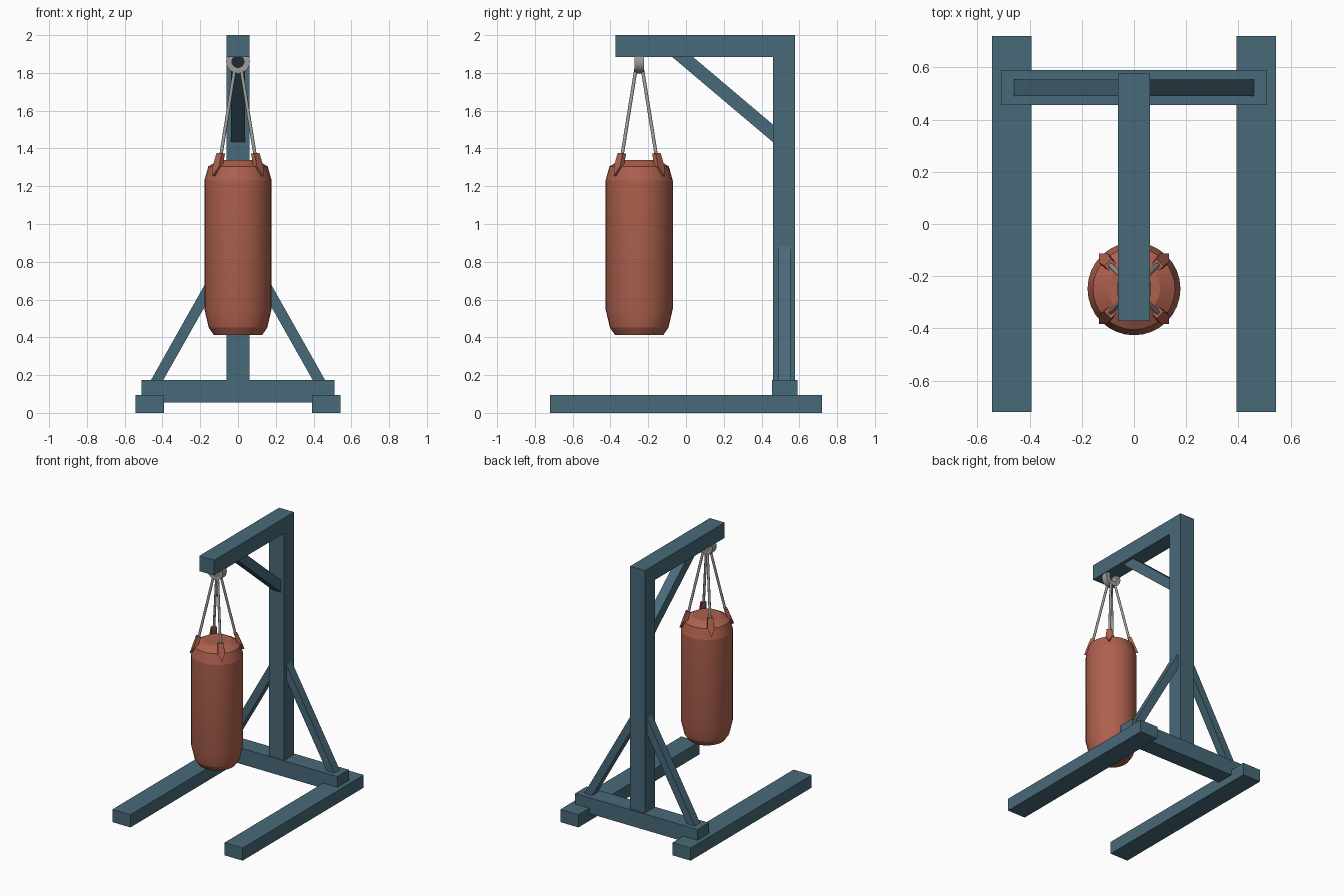
import bpy, bmesh, math
from mathutils import Vector, Matrix

if "Cube" in bpy.data.objects:
    bpy.data.objects.remove(bpy.data.objects["Cube"])


def material(name, rgb):
    m = bpy.data.materials.new(name)
    m.diffuse_color = (*rgb, 1)
    m.use_nodes = True
    m.node_tree.nodes["Principled BSDF"].inputs["Base Color"].default_value = m.diffuse_color
    return m


STEEL_BLUE = material("slate blue paint", (0.064, 0.143, 0.190))
LEATHER = material("red brown leather", (0.42, 0.118, 0.076))
METAL = material("grey metal", (0.34, 0.34, 0.33))
BAG_Y = -0.248


def finish(name, bm, mat, smooth=None):
    bmesh.ops.recalc_face_normals(bm, faces=bm.faces)
    me = bpy.data.meshes.new(name)
    bm.to_mesh(me)
    bm.free()
    me.materials.append(mat)
    ob = bpy.data.objects.new(name, me)
    bpy.context.collection.objects.link(ob)
    if smooth:
        bpy.ops.object.select_all(action='DESELECT')
        ob.select_set(True)
        bpy.context.view_layer.objects.active = ob
        bpy.ops.object.shade_smooth_by_angle(angle=math.radians(smooth))
    return ob


def prism(name, near, far, mat):
    """Solid between two matching outlines."""
    bm = bmesh.new()
    a = [bm.verts.new(p) for p in near]
    b = [bm.verts.new(p) for p in far]
    n = len(a)
    bm.faces.new(a)
    bm.faces.new(b[::-1])
    for i in range(n):
        j = (i + 1) % n
        bm.faces.new((a[i], b[i], b[j], a[j]))
    return finish(name, bm, mat)


def beam(name, x0, x1, y0, y1, z0, z1):
    rect = [(x0, y0), (x1, y0), (x1, y1), (x0, y1)]
    return prism(name, [(x, y, z0) for x, y in rect],
                 [(x, y, z1) for x, y in rect], STEEL_BLUE)


def lathe(name, profile, mat, sides, matrix, closed=False, smooth=None):
    """Spin (radius, height) points round local z."""
    bm = bmesh.new()
    rings = []
    for r, z in profile:
        rings.append([bm.verts.new((r * math.cos(2 * math.pi * k / sides),
                                    r * math.sin(2 * math.pi * k / sides), z))
                      for k in range(sides)])
    pairs = list(zip(rings, rings[1:]))
    if closed:
        pairs.append((rings[-1], rings[0]))
    else:
        bm.faces.new(rings[0])
        bm.faces.new(rings[-1])
    for a, b in pairs:
        for k in range(sides):
            j = (k + 1) % sides
            bm.faces.new((a[k], a[j], b[j], b[k]))
    bm.transform(matrix)
    return finish(name, bm, mat, smooth)


# Frame: uprights and beams
beam("cross_beam", -0.51, 0.51, 0.455, 0.59, 0.055, 0.175)
beam("post", -0.062, 0.062, 0.46, 0.578, 0.10, 1.885)
beam("top_beam", -0.062, 0.062, -0.372, 0.578, 1.885, 2.0)

# Mirrored feet and side braces
for s, side in ((-1, "left"), (1, "right")):
    beam(f"{side}_foot", *sorted((s * 0.392, s * 0.543)), -0.72, 0.72, 0, 0.095)
    outline = [(0.395, 0.175), (0.46, 0.175), (0.06, 0.885), (0.06, 0.768)]
    prism(f"{side}_brace", [(s * x, 0.49, z) for x, z in outline],
          [(s * x, 0.553, z) for x, z in outline], STEEL_BLUE)

# Diagonal brace under the top beam
outline = [(-0.075, 1.886), (0.035, 1.886), (0.462, 1.525), (0.462, 1.432)]
prism("upper_brace", [(-0.037, y, z) for y, z in outline],
      [(0.037, y, z) for y, z in outline], STEEL_BLUE)

# Hanging bag
lathe("bag", [(0.128, 0.412), (0.155, 0.452), (0.178, 0.55), (0.178, 1.23),
              (0.157, 1.305), (0.10, 1.338)],
      LEATHER, 32, Matrix.Translation((0, BAG_Y, 0)), smooth=15)

# Hanger eye below the beam
lathe("hanger_eye", [(0.032, -0.025), (0.063, -0.025), (0.063, 0.025), (0.032, 0.025)],
      METAL, 24, Matrix.Translation((0, BAG_Y, 1.86)) @ Matrix.Rotation(math.pi / 2, 4, 'X'),
      closed=True, smooth=35)

# Four straps: shield-shaped tab on the shoulder and rod up to the eye
for i in range(4):
    turn = Matrix.Translation((0, BAG_Y, 0)) @ Matrix.Rotation(math.pi / 4 + i * math.pi / 2, 4, 'Z')
    # points hold (sideways, outward, height)
    shield = [(-0.019, 0.128, 1.375), (0.019, 0.128, 1.375), (0.024, 0.152, 1.305),
              (0.0, 0.176, 1.255), (-0.024, 0.152, 1.305)]
    prism(f"strap_tab_{i + 1}",
          [turn @ Vector((r - 0.012, w, z - 0.002)) for w, r, z in shield],
          [turn @ Vector((r + 0.014, w, z)) for w, r, z in shield], LEATHER)
    a = turn @ Vector((0.130, 0, 1.355))
    b = turn @ Vector((0.022, 0, 1.83))
    d = b - a
    lathe(f"strap_rod_{i + 1}", [(0.009, 0), (0.009, d.length)], METAL, 10,
          Matrix.Translation(a) @ d.to_track_quat('Z', 'Y').to_matrix().to_4x4(), smooth=40)
